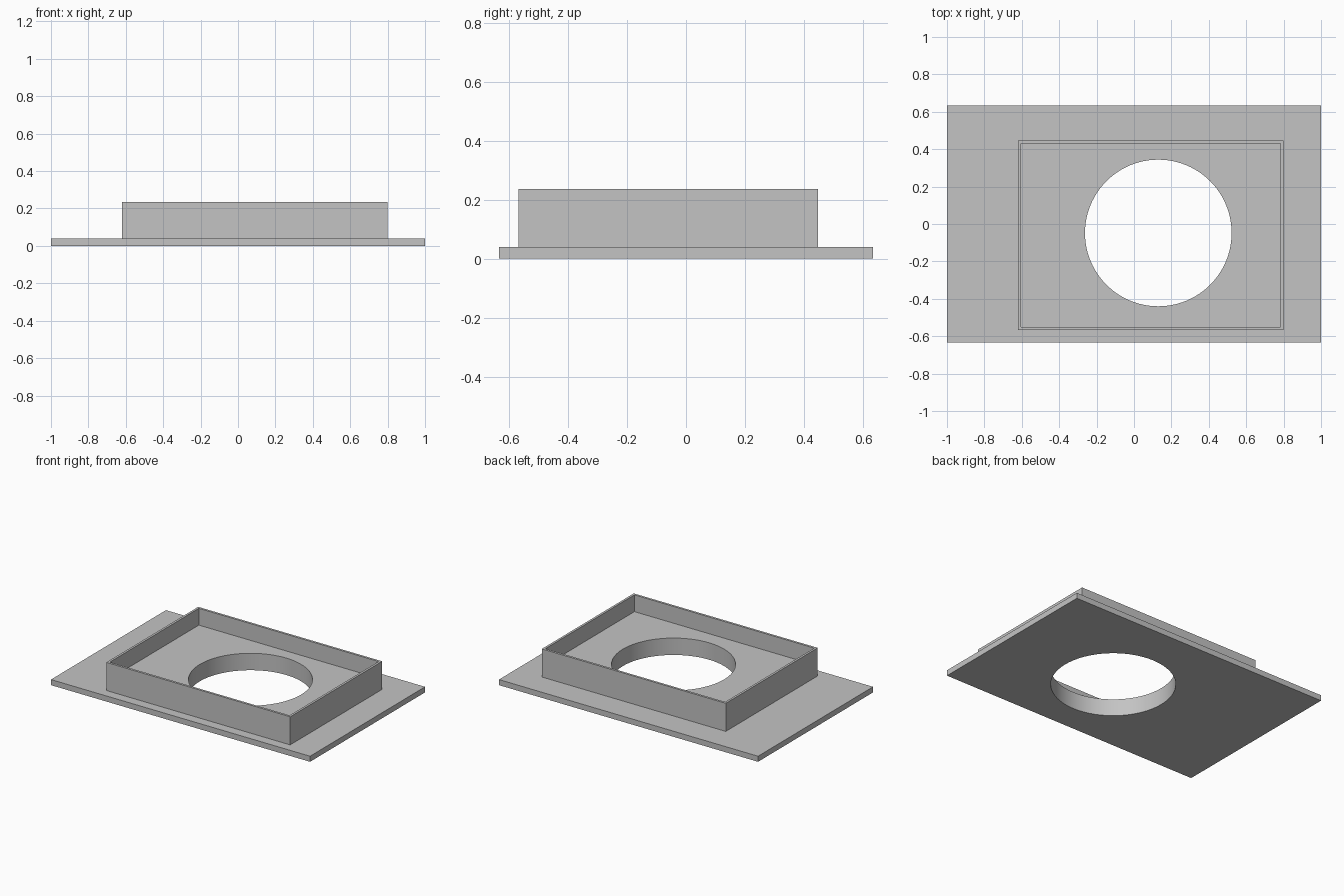
import bpy
import math

cube = bpy.data.objects.get("Cube")
if cube:
    bpy.data.objects.remove(cube, do_unlink=True)

grey = bpy.data.materials.new("plain grey")
grey.use_nodes = True
colour = (0.55, 0.55, 0.55, 1)
grey.diffuse_color = colour
grey.node_tree.nodes["Principled BSDF"].inputs["Base Color"].default_value = colour

PLATE_TOP, FLOOR, RIM = 0.039, 0.118, 0.235
WALL = 0.016
X0, X1, Y0, Y1 = -0.62, 0.80, -0.567, 0.447


def box(name, x0, x1, y0, y1, z0, z1):
    bpy.ops.mesh.primitive_cube_add(
        size=1, location=((x0 + x1) / 2, (y0 + y1) / 2, (z0 + z1) / 2))
    ob = bpy.context.object
    ob.name = name
    ob.scale = (x1 - x0, y1 - y0, z1 - z0)
    bpy.ops.object.transform_apply(location=True, rotation=False, scale=True)
    ob.data.materials.append(grey)
    return ob


def combine(target, other, operation):
    mod = target.modifiers.new(other.name, 'BOOLEAN')
    mod.operation = operation
    mod.solver = 'EXACT'
    mod.object = other
    bpy.context.view_layer.objects.active = target
    bpy.ops.object.modifier_apply(modifier=mod.name)
    bpy.data.objects.remove(other, do_unlink=True)


# Flange plate with the raised tray block joined onto it
flange = box("flanged_tray", -1, 1, -0.634, 0.634, 0, PLATE_TOP)
combine(flange, box("tray_block", X0, X1, Y0, Y1, PLATE_TOP / 2, RIM), 'UNION')

# Shallow recess leaving thin walls
combine(flange, box("recess", X0 + WALL, X1 - WALL, Y0 + WALL, Y1 - WALL,
                    FLOOR, RIM + 0.1), 'DIFFERENCE')

# Round opening through floor and plate
bpy.ops.mesh.primitive_cylinder_add(vertices=96, radius=0.392, depth=1,
                                    location=(0.13, -0.048, 0.1))
opening = bpy.context.object
opening.name = "opening"
opening.data.materials.append(grey)
combine(flange, opening, 'DIFFERENCE')

# Smooth bore, crisp corners
bpy.ops.object.select_all(action='DESELECT')
flange.select_set(True)
bpy.context.view_layer.objects.active = flange
bpy.ops.object.shade_smooth_by_angle(angle=math.radians(30))
